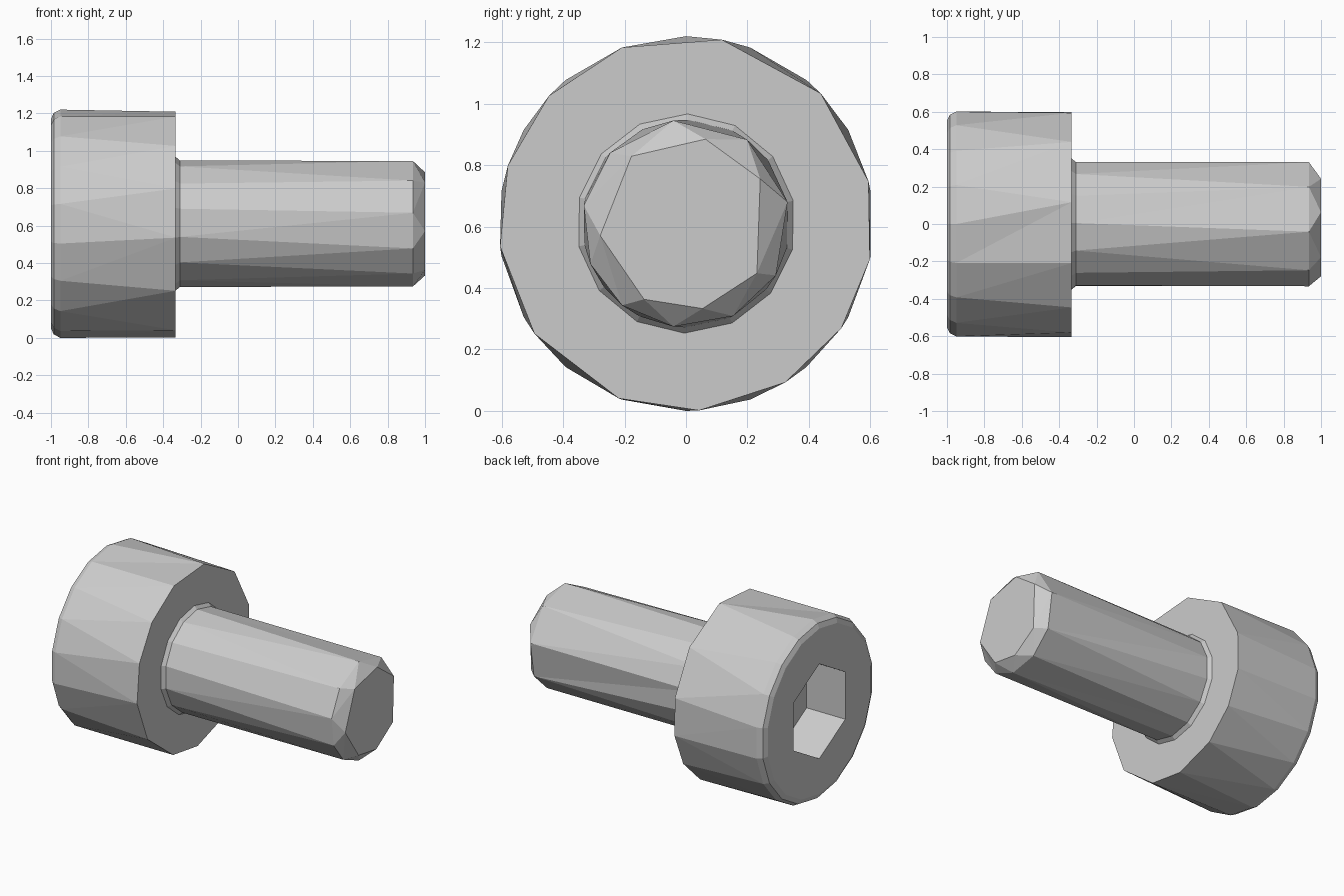
import bpy, bmesh
from math import cos, sin, radians

if "Cube" in bpy.data.objects:
    bpy.data.objects.remove(bpy.data.objects["Cube"])

AXIS_Z = 0.61


def even(count, start):
    return [start + 360 * k / count for k in range(count)]


def add_ring(bm, x, radius, angles):
    """Ring of vertices around the screw axis, kept with their angles."""
    verts = [bm.verts.new((x, radius * cos(radians(a)), AXIS_Z + radius * sin(radians(a))))
             for a in angles]
    return verts, angles


def stitch(bm, ring_a, ring_b):
    """Triangle strip between two rings that may have different side counts."""
    (va, aa), (vb, ab) = ring_a, ring_b
    aa, ab = aa + [aa[0] + 360], ab + [ab[0] + 360]
    i = j = 0
    while i < len(va) or j < len(vb):
        p, q = va[i % len(va)], vb[j % len(vb)]
        if j == len(vb) or (i < len(va) and aa[i + 1] <= ab[j + 1]):
            i += 1
            bm.faces.new((p, va[i % len(va)], q))
        else:
            j += 1
            bm.faces.new((p, vb[j % len(vb)], q))


HEX = even(6, 30)
RIM = even(18, 10)
UNDER = [13, 44, 79, 110, 137, 162, 187, 216, 249, 274, 302, 326, 349]
SHANK_END = [12, 54, 97, 137, 170, 203, 232, 263, 297, 330]
TIP = [31, 77, 129, 188, 241, 281, 325]

# x position, radius and corner angles, from socket floor to shank tip
sections = [
    (-0.71, 0.321, HEX),            # hex socket floor
    (-1.00, 0.321, HEX),            # hex socket mouth
    (-1.00, 0.560, RIM),            # rounded head rim
    (-0.985, 0.592, RIM),
    (-0.95, 0.610, RIM),
    (-0.333, 0.610, UNDER),         # head underside
    (-0.333, 0.357, even(14, 12)),  # small fillet below the head
    (-0.31, 0.338, even(14, 12)),
    (0.935, 0.338, SHANK_END),      # shank
    (1.00, 0.282, TIP),             # chamfered tip
]

bm = bmesh.new()
rings = [add_ring(bm, *s) for s in sections]
for a, b in zip(rings, rings[1:]):
    stitch(bm, a, b)
bm.faces.new(rings[0][0])
bm.faces.new(rings[-1][0])
bmesh.ops.recalc_face_normals(bm, faces=bm.faces)

mesh = bpy.data.meshes.new("socket_head_screw")
bm.to_mesh(mesh)
bm.free()
bpy.context.collection.objects.link(bpy.data.objects.new("socket_head_screw", mesh))
